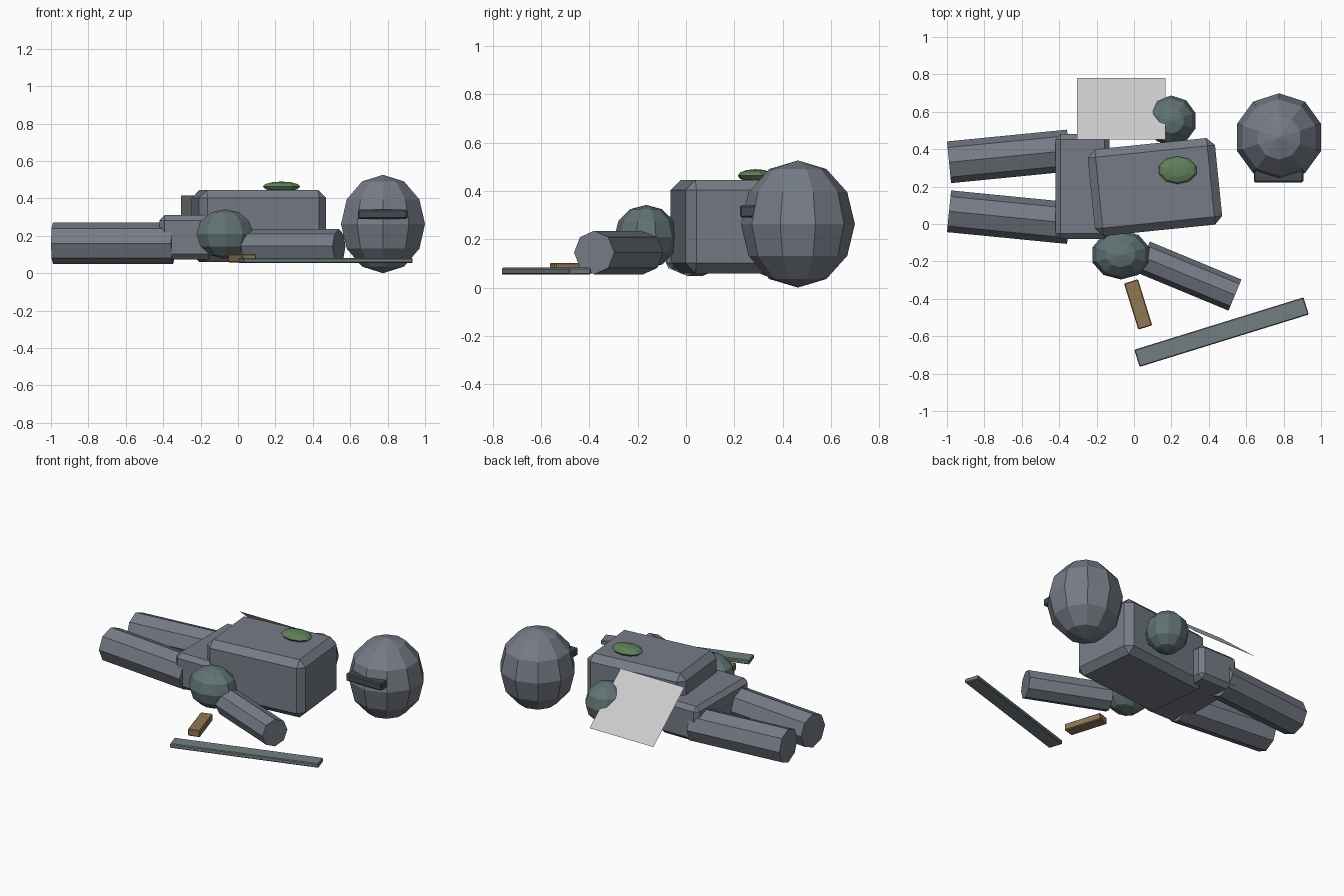
import bpy, bmesh
from math import radians, atan2, pi
from mathutils import Matrix, Vector

if "Cube" in bpy.data.objects:
    bpy.data.objects.remove(bpy.data.objects["Cube"])

def material(name, rgb):
    m = bpy.data.materials.new(name)
    m.diffuse_color = (*rgb, 1)
    m.use_nodes = True
    m.node_tree.nodes["Principled BSDF"].inputs["Base Color"].default_value = m.diffuse_color
    return m

SUIT = material("slate", (0.18, 0.20, 0.24))
PAD = material("teal", (0.12, 0.17, 0.175))
DARK = material("dark", (0.06, 0.07, 0.085))
STEEL = material("steel", (0.17, 0.21, 0.225))
BROWN = material("brown", (0.28, 0.19, 0.09))
GREEN = material("green", (0.12, 0.22, 0.10))

def finish(name, bm, mat=None):
    bmesh.ops.recalc_face_normals(bm, faces=bm.faces)
    me = bpy.data.meshes.new(name)
    bm.to_mesh(me)
    bm.free()
    ob = bpy.data.objects.new(name, me)
    bpy.context.collection.objects.link(ob)
    if mat:
        me.materials.append(mat)
    return ob

def box(name, loc, size, mat, bevel=0.0, turn=0.0):
    bm = bmesh.new()
    bmesh.ops.create_cube(bm, size=1)
    bmesh.ops.scale(bm, vec=size, verts=bm.verts)
    if bevel:
        bmesh.ops.bevel(bm, geom=bm.edges[:], offset=bevel, segments=1,
                        affect='EDGES', profile=0.5)
    bm.transform(Matrix.Translation(loc) @ Matrix.Rotation(radians(turn), 4, 'Z'))
    return finish(name, bm, mat)

def ball(name, loc, radii, mat):
    bm = bmesh.new()
    bmesh.ops.create_uvsphere(bm, u_segments=10, v_segments=6, radius=1)
    bm.transform(Matrix.Translation(loc) @ Matrix.Diagonal((*radii, 1)))
    # keep a vertex column pointing along +y and -y
    return finish(name, bm, mat)

def limb(name, a, b, r, mat):
    a, b = Vector(a), Vector(b)
    d = b - a
    bm = bmesh.new()
    bmesh.ops.create_cone(bm, cap_ends=True, segments=8, radius1=r, radius2=r,
                          depth=d.length)
    bm.transform(Matrix.Translation((a + b) / 2)
                 @ Matrix.Rotation(atan2(d.y, d.x), 4, 'Z')
                 @ Matrix.Rotation(pi / 2, 4, 'Y'))
    return finish(name, bm, mat)

# Body
box("torso", (0.112, 0.198, 0.252), (0.684, 0.465, 0.386), SUIT, 0.042, 5.8)
box("pelvis", (-0.275, 0.2, 0.192), (0.29, 0.56, 0.236), SUIT, 0.028)
ball("chest_patch", (0.233, 0.288, 0.463), (0.105, 0.074, 0.027), GREEN)

# Severed head and visor
ball("head", (0.7755, 0.463, 0.263), (0.236, 0.236, 0.263), SUIT)
box("visor", (0.773, 0.258, 0.315), (0.264, 0.07, 0.05), DARK, 0.007)

# Shoulders and the one arm
ball("right_shoulder", (-0.07, -0.165, 0.21), (0.16, 0.132, 0.132), PAD)
ball("left_shoulder", (0.2, 0.552, 0.22), (0.135, 0.135, 0.135), PAD)
limb("right_arm", (0.05, -0.177, 0.145), (0.54, -0.38, 0.145), 0.09, SUIT)

# Legs, converging towards the feet
for side, s in (("left", 1), ("right", -1)):
    limb(side + "_leg", (-0.989, 0.199 + s * 0.131, 0.16),
         (-0.347, 0.199 + s * 0.194, 0.16), 0.112, SUIT)

# Blade and its loose grip lying on the ground
box("blade", (0.468, -0.578, 0.068), (0.947, 0.096, 0.028), STEEL, 0.005, 17.2)
box("grip", (0.022, -0.43, 0.08), (0.078, 0.258, 0.045), BROWN, 0.005, 17.2)

# Thin cloth sheet sloping down from the back
bm = bmesh.new()
bm.faces.new([bm.verts.new(p) for p in (
    (-0.305, 0.452, 0.415), (-0.305, 0.78, 0.14),
    (0.168, 0.78, 0.14), (0.168, 0.452, 0.415))])
sheet = finish("cloth_sheet", bm)
if sheet.data.polygons[0].normal.z < 0:
    sheet.data.flip_normals()
